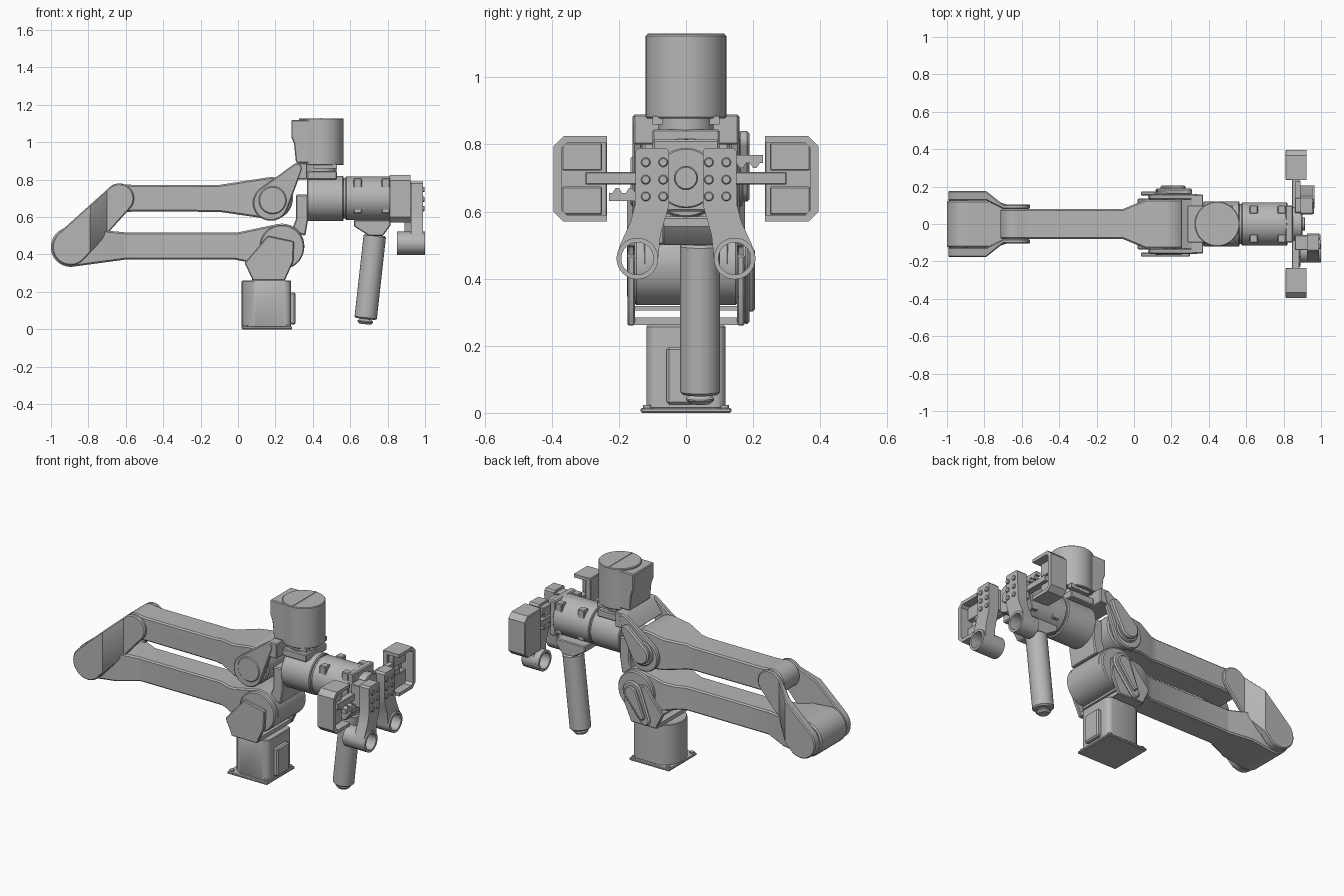
import bpy, bmesh, math
from mathutils import Vector

cube = bpy.data.objects.get("Cube")
if cube:
    bpy.data.objects.remove(cube, do_unlink=True)

GREY = (0.47, 0.47, 0.47, 1)
metal = bpy.data.materials.new("machine grey")
metal.use_nodes = True
metal.diffuse_color = GREY
metal.node_tree.nodes["Principled BSDF"].inputs["Base Color"].default_value = GREY


def finish(name, bm, bevel=0.0):
    bmesh.ops.recalc_face_normals(bm, faces=bm.faces)
    if bevel:
        sharp = [e for e in bm.edges if e.is_manifold and e.calc_face_angle(0) > 0.9]
        bmesh.ops.bevel(bm, geom=sharp, offset=bevel, segments=1, affect='EDGES', profile=0.5)
    mesh = bpy.data.meshes.new(name)
    bm.to_mesh(mesh)
    bm.free()
    mesh.materials.append(metal)
    ob = bpy.data.objects.new(name, mesh)
    bpy.context.collection.objects.link(ob)
    bpy.ops.object.select_all(action='DESELECT')
    ob.select_set(True)
    bpy.context.view_layer.objects.active = ob
    bpy.ops.object.shade_smooth_by_angle(angle=math.radians(32))
    return ob


def arc(cx, cy, r, a0, a1, n=20):
    steps = [math.radians(a0 + (a1 - a0) * i / n) for i in range(n + 1)]
    return [(cx + r * math.cos(a), cy + r * math.sin(a)) for a in steps]


def capsule(c0, r0, c1, r1):
    """Outline around two circles joined by tangents."""
    dx, dy = c1[0] - c0[0], c1[1] - c0[1]
    head = math.degrees(math.atan2(dy, dx))
    t = math.degrees(math.acos((r0 - r1) / math.hypot(dx, dy)))
    return arc(*c1, r1, head - t, head + t) + arc(*c0, r0, head + t, head + 360 - t)


def prism_bm(pts, axis, a, b):
    place = {'x': lambda u, v, w: (w, u, v), 'y': lambda u, v, w: (u, w, v),
             'z': lambda u, v, w: (u, v, w)}[axis]
    bm = bmesh.new()
    lo = [bm.verts.new(place(u, v, a)) for u, v in pts]
    hi = [bm.verts.new(place(u, v, b)) for u, v in pts]
    bm.faces.new(lo)
    bm.faces.new(hi)
    for i in range(len(pts)):
        j = (i + 1) % len(pts)
        bm.faces.new((lo[i], lo[j], hi[j], hi[i]))
    return bm


def prism(name, pts, axis, a, b, bevel=0.0):
    return finish(name, prism_bm(pts, axis, a, b), bevel)


def box(name, x, y, z, bevel=0.0):
    rect = [(x[0], y[0]), (x[1], y[0]), (x[1], y[1]), (x[0], y[1])]
    return prism(name, rect, 'z', *z, bevel)


def rod(name, p, q, r, bevel=0.0, n=48):
    p, q = Vector(p), Vector(q)
    bm = bmesh.new()
    bmesh.ops.create_cone(bm, cap_ends=True, segments=n, radius1=r, radius2=r, depth=(q - p).length)
    turn = (q - p).to_track_quat('Z', 'Y').to_matrix()
    for v in bm.verts:
        v.co = turn @ v.co + (p + q) / 2
    return finish(name, bm, bevel)


def shaped(name, pts, stations, side=1, bevel=0.0):
    """Side outline whose depth follows stations of (x, inner y, outer y)."""
    bm = prism_bm(pts, 'y', 0, 1)
    for x, _, _ in stations:
        bmesh.ops.bisect_plane(bm, geom=bm.verts[:] + bm.edges[:] + bm.faces[:],
                               plane_co=(x, 0, 0), plane_no=(1, 0, 0))
    for v in bm.verts:
        k = 2 if v.co.y > 0.5 else 1
        y = stations[0][k] if v.co.x <= stations[0][0] else stations[-1][k]
        for s, t in zip(stations, stations[1:]):
            if s[0] <= v.co.x <= t[0]:
                y = s[k] + (t[k] - s[k]) * (v.co.x - s[0]) / (t[0] - s[0])
        v.co.y = side * y
    return finish(name, bm, bevel)


SIDES = (("left", -1), ("right", 1))

# Base: bolted plate, column and side panel
box("base_plate", (0.02, 0.29), (-0.135, 0.135), (0, 0.015), 0.004)
column = (arc(0.15, 0, 0.13, 115, 245) + [(0.25, -0.118)] + arc(0.25, -0.085, 0.033, -90, 0, 6)
          + arc(0.25, 0.085, 0.033, 0, 90, 6))
prism("base_column", column, 'z', 0.012, 0.26, 0.004)
box("base_panel", (0.27, 0.308), (-0.058, 0.058), (0.025, 0.197), 0.008)
for x in (0.04, 0.27):
    for y in (-0.115, 0.115):
        rod("base_bolt", (x, y, 0.01), (x, y, 0.024), 0.013, n=16)

# Shoulder: yoke with pentagonal cheeks around the lower joint motor
box("yoke_floor", (0.075, 0.25), (-0.17, 0.17), (0.262, 0.285))
box("yoke_bar", (0.09, 0.24), (-0.17, 0.17), (0.305, 0.318))
cheek = [(0.08, 0.26), (0.25, 0.26), (0.295, 0.36), (0.3, 0.47), (0.16, 0.5), (0.035, 0.355)]
for word, s in SIDES:
    prism("yoke_cheek_" + word, cheek, 'y', s * 0.152, s * 0.175, 0.005)
rod("shoulder_motor", (0.235, -0.153, 0.44), (0.235, 0.153, 0.44), 0.119, 0.006)
prism("shoulder_cover", capsule((0.235, 0.45), 0.065, (0.15, 0.3), 0.035), 'y', 0.17, 0.19, 0.008)
prism("shoulder_cover_rim", capsule((0.235, 0.45), 0.04, (0.16, 0.32), 0.018), 'y', 0.18, 0.205, 0.006)

# Lower arm
lower = (arc(-0.895, 0.44, 0.106, 85, 275) + [(-0.6, 0.373), (-0.02, 0.373)]
         + arc(0.235, 0.445, 0.12, -105, 100) + [(0, 0.518), (-0.6, 0.518)])
shaped("lower_arm", lower, [(-0.74, -0.125, 0.125), (-0.61, -0.08, 0.08),
       (-0.06, -0.08, 0.08), (0.06, -0.13, 0.13)], 1, 0.008)

# Upper arm
upper = (arc(-0.635, 0.7, 0.08, 70, 265) + [(-0.56, 0.63), (-0.1, 0.628)]
         + arc(0.18, 0.7, 0.114, -110, 98) + [(-0.1, 0.772), (-0.56, 0.772)])
shaped("upper_arm", upper, [(-0.06, -0.08, 0.08), (0.06, -0.13, 0.13)], 1, 0.008)

# Elbow: two cranked links that narrow toward the upper arm
elbow = capsule((-0.895, 0.44), 0.098, (-0.635, 0.7), 0.079)
for word, s in SIDES:
    shaped("elbow_link_" + word, elbow, [(-0.79, 0.126, 0.176), (-0.7, 0.08, 0.105)], s, 0.006)

# Wrist yoke on the upper joint
swoop = capsule((0.175, 0.675), 0.095, (0.315, 0.86), 0.028)
for word, s in SIDES:
    prism("wrist_cheek_" + word, swoop, 'y', s * 0.13, s * 0.16, 0.006)
rod("upper_joint_cap", (0.185, -0.165, 0.69), (0.185, 0.17, 0.69), 0.075, 0.006)
prism("upper_joint_cover", capsule((0.185, 0.69), 0.06, (0.28, 0.81), 0.03), 'y', 0.155, 0.19, 0.008)
prism("wrist_bridge", [(0.25, 0.8), (0.37, 0.8), (0.37, 0.89), (0.31, 0.89)], 'y', -0.157, 0.157, 0.005)

# Upright wrist motor and its output
rod("wrist_motor", (0.445, 0, 0.878), (0.445, 0, 1.128), 0.12, 0.004)
prism("wrist_motor_box", [(0.31, 0.89), (0.42, 0.89), (0.42, 1.118), (0.285, 1.118), (0.285, 1.03),
      (0.3, 0.99)], 'y', -0.1, 0.1, 0.005)
box("motor_seam", (0.44, 0.45), (-0.115, 0.115), (1.12, 1.131))
rod("motor_neck", (0.445, 0, 0.84), (0.445, 0, 0.885), 0.082)
box("motor_flange", (0.37, 0.53), (-0.1, 0.1), (0.8, 0.845), 0.005)
for word, s in SIDES:
    box("flange_lug_" + word, (0.4, 0.53), (s * 0.07, s * 0.1), (0.86, 0.885))

# Forearm roll body with collars and clips
prism("wrist_rear_block", [(0.285, 0.525), (0.36, 0.5), (0.375, 0.59), (0.375, 0.72), (0.31, 0.72),
      (0.31, 0.59)], 'y', -0.105, 0.105, 0.006)
rod("roll_body", (0.37, 0, 0.7), (0.565, 0, 0.7), 0.12, 0.005)
rod("roll_neck", (0.56, 0, 0.7), (0.58, 0, 0.7), 0.108)
rod("roll_collar", (0.575, 0, 0.7), (0.82, 0, 0.7), 0.116, 0.004)
for x in (0.64, 0.79):
    for word, s in SIDES:
        box("collar_clip_" + word, (x - 0.022, x + 0.022), (s * 0.055, s * 0.1), (0.62, 0.808), 0.004)

# Handle below the collar
prism("handle_mount", [(0.62, 0.585), (0.815, 0.585), (0.815, 0.555), (0.775, 0.5), (0.7, 0.5),
      (0.62, 0.55)], 'y', -0.07, 0.09, 0.005)
top, low = Vector((0.732, 0.042, 0.505)), Vector((0.682, 0.042, 0.055))
rod("handle_grip", low, top, 0.06, 0.008)
tip = (low - top).normalized()
rod("handle_tip", low, low + tip * 0.028, 0.042, 0.012)

# Gripper base, rail and pinion
box("gripper_plate", (0.81, 0.85), (-0.1, 0.1), (0.6, 0.815), 0.006)
box("gripper_rail", (0.845, 0.885), (-0.3, 0.3), (0.68, 0.718), 0.003)
rod("gripper_hub", (0.84, 0, 0.7), (0.9, 0, 0.7), 0.09, 0.004)
rod("gripper_pinion", (0.89, 0, 0.7), (0.915, 0, 0.7), 0.035, 0.003, 20)

# Toothed racks, one for each jaw
for word, s in SIDES:
    teeth = [(s * -0.05, 0.7 + s * 0.068)]
    teeth += [(s * (-0.05 + 0.01 * i), 0.7 + s * (0.03 if i % 4 in (1, 2) else 0.045)) for i in range(28)]
    teeth += [(s * 0.23, 0.7 + s * 0.045), (s * 0.23, 0.7 + s * 0.068)]
    prism("gripper_rack_" + word, teeth, 'x', 0.86, 0.89)

# Jaws: chamfered shells, hollow on the inner and outward sides
for word, s in SIDES:
    rim = [(0.235, 0.57), (0.365, 0.57), (0.395, 0.6), (0.395, 0.795), (0.365, 0.825), (0.235, 0.825)]
    prism("jaw_back_" + word, [(s * u, v) for u, v in rim], 'x', 0.81, 0.845, 0.004)
    shell = rim + [(0.235, 0.805), (0.355, 0.805), (0.37, 0.79), (0.37, 0.605), (0.355, 0.59), (0.235, 0.59)]
    prism("jaw_rim_" + word, [(s * u, v) for u, v in shell], 'x', 0.84, 0.922)
    for lo, hi in ((0.59, 0.675), (0.722, 0.805)):
        box("jaw_pad_" + word, (0.84, 0.875), (s * 0.25, s * 0.37), (lo, hi), 0.004)

# Fingers: bolted plates sweeping down to open rings
for word, s in SIDES:
    dx = -0.035 if s > 0 else 0
    arm = [(0.05, 0.78), (0.06, 0.79), (0.14, 0.79), (0.15, 0.78), (0.152, 0.62), (0.165, 0.57),
           (0.195, 0.505)] + arc(0.145, 0.46, 0.062, 25, 0, 3) + arc(0.145, 0.46, 0.048, 0, 180)
    arm += [(0.083, 0.46), (0.076, 0.53), (0.062, 0.58), (0.05, 0.62)]
    prism("finger_arm_" + word, [(s * u, v) for u, v in arm], 'x', 0.925 + dx, 0.99 + dx)
    ring = arc(0.145, 0.46, 0.062, 0, 359.9, 40) + arc(0.145, 0.46, 0.048, 359.9, 0, 40)
    prism("finger_ring_" + word, [(s * u, v) for u, v in ring], 'x', 0.85, 1.0 + dx)
    box("finger_slide_" + word, (0.86, 0.935 + dx), (s * 0.06, s * 0.14), (0.64, 0.775), 0.004)
    for y in (0.068, 0.12):
        for z in (0.645, 0.695, 0.747):
            rod("finger_bolt_" + word, (0.985 + dx, s * y, z), (0.998 + dx, s * y, z), 0.014, 0.003, 16)
